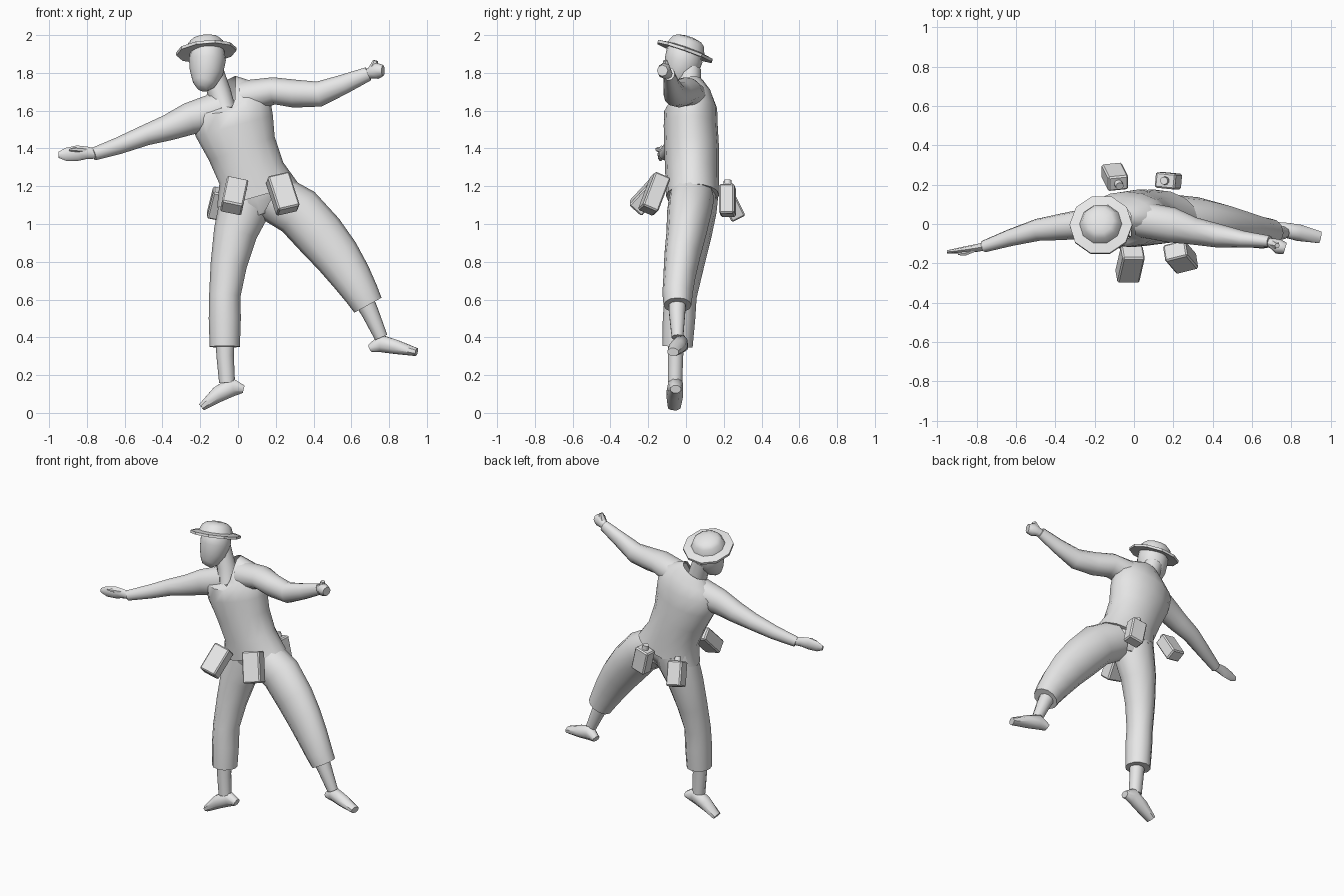
import bpy, bmesh, math
from mathutils import Vector, Matrix

grey = bpy.data.materials.new("light_grey")
grey.diffuse_color = (0.8, 0.8, 0.8, 1)


def finish(bm, name, smooth=40):
    bmesh.ops.recalc_face_normals(bm, faces=bm.faces)
    me = bpy.data.meshes.new(name)
    bm.to_mesh(me)
    bm.free()
    me.materials.append(grey)
    ob = bpy.data.objects.new(name, me)
    bpy.context.collection.objects.link(ob)
    bpy.ops.object.select_all(action='DESELECT')
    ob.select_set(True)
    bpy.context.view_layer.objects.active = ob
    if smooth:
        bpy.ops.object.shade_smooth_by_angle(angle=math.radians(smooth))
    return ob


def loft(name, rings, sides=12, cap_end=True, smooth=50, phase=0.0):
    """Each ring: x, y, z, radius across the limb, radius along y, optional front dip."""
    bm = bmesh.new()
    centres = [Vector(r[:3]) for r in rings]
    loops = []
    for i, r in enumerate(rings):
        t = (centres[min(i + 1, len(rings) - 1)] - centres[max(i - 1, 0)]).normalized()
        v = Vector((0, 1, 0))
        v = (v - t * v.dot(t)).normalized()
        u = v.cross(t)
        dip = r[5] if len(r) > 5 else 0
        loop = []
        for k in range(sides):
            a = 2 * math.pi * k / sides + phase
            p = centres[i] + u * r[3] * math.cos(a) + v * r[4] * math.sin(a)
            f = max(0, -math.sin(a)) ** 3
            p += Vector((0.4, -0.35, -1)) * dip * f
            loop.append(bm.verts.new(p))
        loops.append(loop)
    for a, b in zip(loops, loops[1:]):
        for k in range(sides):
            n = (k + 1) % sides
            bm.faces.new((a[k], a[n], b[n], b[k]))
    bm.faces.new(loops[0])
    if cap_end:
        bm.faces.new(loops[-1])
    return finish(bm, name, smooth)


def box(name, centre, size, up, across, knob=False):
    """Tilted belt box, with an optional round stopper on top."""
    z = Vector(up).normalized()
    x = Vector(across)
    x = (x - z * x.dot(z)).normalized()
    y = z.cross(x)
    rot = Matrix((x, y, z)).transposed().to_4x4()
    m = Matrix.Translation(centre) @ rot
    bm = bmesh.new()
    bmesh.ops.create_cube(bm, size=1, matrix=m @ Matrix.Diagonal((*size, 1)))
    bmesh.ops.bevel(bm, geom=bm.edges[:], offset=0.008, segments=1, affect='EDGES')
    finish(bm, name, 0)
    if knob:
        bm = bmesh.new()
        bmesh.ops.create_cone(bm, cap_ends=True, segments=10, radius1=0.022, radius2=0.02, depth=0.035,
                              matrix=m @ Matrix.Translation((0, 0, size[2] / 2 + 0.012)))
        finish(bm, name + "_stopper", 40)


# Shirt with an open V neck
loft("shirt", [
    (0.105, 0.035, 1.15, 0.225, 0.14),
    (0.07, 0.032, 1.27, 0.178, 0.142),
    (0.02, 0.03, 1.40, 0.185, 0.145),
    (-0.02, 0.025, 1.52, 0.212, 0.143),
    (-0.04, 0.03, 1.62, 0.215, 0.135, 0.03),
    (-0.055, 0.035, 1.69, 0.165, 0.10, 0.08),
    (-0.085, 0.03, 1.74, 0.085, 0.065, 0.12)], 16, cap_end=False)
loft("right_sleeve", [
    (-0.10, 0.025, 1.60, 0.10, 0.10),
    (-0.26, 0.0, 1.556, 0.085, 0.075),
    (-0.37, -0.015, 1.51, 0.069, 0.067),
    (-0.49, -0.03, 1.47, 0.055, 0.056),
    (-0.63, -0.07, 1.415, 0.045, 0.043),
    (-0.765, -0.115, 1.37, 0.034, 0.03)])
loft("left_sleeve", [
    (0.03, 0.025, 1.67, 0.09, 0.09),
    (0.19, -0.005, 1.705, 0.072, 0.09),
    (0.30, -0.035, 1.69, 0.074, 0.07),
    (0.43, -0.06, 1.688, 0.067, 0.06),
    (0.56, -0.078, 1.74, 0.052, 0.042),
    (0.69, -0.09, 1.795, 0.037, 0.03)])

# Open hand and fist
loft("right_hand", [
    (-0.75, -0.112, 1.372, 0.026, 0.02),
    (-0.80, -0.122, 1.377, 0.033, 0.02),
    (-0.85, -0.13, 1.375, 0.041, 0.018),
    (-0.91, -0.138, 1.368, 0.035, 0.013),
    (-0.95, -0.142, 1.366, 0.016, 0.008)], 8)
loft("right_thumb", [
    (-0.80, -0.125, 1.39, 0.014, 0.014),
    (-0.86, -0.15, 1.395, 0.013, 0.013),
    (-0.895, -0.152, 1.392, 0.006, 0.007)], 6)
loft("left_hand", [
    (0.675, -0.09, 1.79, 0.024, 0.02),
    (0.705, -0.10, 1.80, 0.032, 0.028),
    (0.735, -0.115, 1.812, 0.044, 0.038),
    (0.768, -0.125, 1.812, 0.03, 0.03)], 8)
loft("left_knuckle", [
    (0.715, -0.105, 1.82, 0.026, 0.024),
    (0.728, -0.11, 1.865, 0.013, 0.014)], 6)

# Neck, head and hat
loft("neck", [
    (-0.07, 0.0, 1.60, 0.06, 0.075),
    (-0.10, 0.015, 1.70, 0.062, 0.06),
    (-0.14, 0.02, 1.82, 0.06, 0.06)])
loft("head", [
    (-0.188, -0.075, 1.718, 0.033, 0.03),
    (-0.18, -0.058, 1.745, 0.062, 0.058),
    (-0.168, -0.032, 1.80, 0.088, 0.09),
    (-0.162, -0.012, 1.87, 0.098, 0.10),
    (-0.162, -0.008, 1.93, 0.088, 0.092),
    (-0.165, -0.005, 1.96, 0.06, 0.06)], 16)
tilt = Vector((-0.08, 0.33, 0.94)).normalized()
hat_base = Vector((-0.168, -0.005, 1.915))
loft("hat", [(*(hat_base + tilt * h), r, r) for h, r in (
    (0.0, 0.095), (-0.01, 0.16), (0.006, 0.16), (0.015, 0.108),
    (0.052, 0.093), (0.07, 0.07), (0.079, 0.03))], 10, smooth=35)

# Trousers
loft("trouser_seat", [
    (0.09, 0.035, 1.19, 0.18, 0.128),
    (0.10, 0.035, 1.12, 0.18, 0.12),
    (0.12, 0.035, 1.05, 0.07, 0.09)])
loft("left_trouser_leg", [
    (0.19, 0.03, 1.14, 0.13, 0.12),
    (0.32, 0.018, 1.065, 0.135, 0.118),
    (0.435, 0.0, 0.94, 0.133, 0.105),
    (0.525, -0.02, 0.83, 0.122, 0.095),
    (0.60, -0.035, 0.72, 0.107, 0.085),
    (0.655, -0.045, 0.63, 0.092, 0.08),
    (0.688, -0.045, 0.57, 0.082, 0.074)])
loft("right_trouser_leg", [
    (0.045, 0.045, 1.15, 0.135, 0.125),
    (0.028, 0.04, 1.07, 0.134, 0.122),
    (-0.015, 0.025, 0.95, 0.115, 0.112),
    (-0.05, 0.0, 0.78, 0.096, 0.095),
    (-0.07, -0.028, 0.62, 0.083, 0.085),
    (-0.07, -0.037, 0.50, 0.085, 0.086),
    (-0.07, -0.045, 0.35, 0.08, 0.08)])

# Shins and feet
loft("left_shin", [
    (0.655, -0.045, 0.62, 0.055, 0.05),
    (0.70, -0.047, 0.53, 0.046, 0.045),
    (0.758, -0.045, 0.40, 0.035, 0.032)], 10)
loft("right_shin", [
    (-0.07, -0.05, 0.42, 0.052, 0.048),
    (-0.068, -0.055, 0.30, 0.046, 0.042),
    (-0.058, -0.058, 0.16, 0.042, 0.04)], 10)
loft("left_foot", [
    (0.70, -0.015, 0.343, 0.022, 0.028),
    (0.755, -0.028, 0.368, 0.05, 0.04),
    (0.84, -0.045, 0.348, 0.04, 0.045),
    (0.945, -0.068, 0.322, 0.023, 0.032)], 8, phase=math.pi / 8)
loft("right_foot", [
    (0.03, -0.055, 0.125, 0.022, 0.03),
    (-0.03, -0.055, 0.14, 0.056, 0.042),
    (-0.105, -0.06, 0.098, 0.046, 0.047),
    (-0.193, -0.062, 0.03, 0.022, 0.036)], 8, phase=math.pi / 8)

# Belt boxes: two pouches in front, two flasks behind
box("front_right_pouch", (-0.02, -0.205, 1.15), (0.115, 0.09, 0.19), (0.03, 0.13, 0.14), (1, 0, -0.2))
box("front_left_pouch", (0.237, -0.168, 1.16), (0.12, 0.09, 0.20), (-0.06, 0.07, 0.185), (0.11, 0.03, 0.03))
box("back_right_flask", (-0.097, 0.24, 1.105), (0.105, 0.08, 0.16), (0.04, -0.08, 0.16), (1, 0.1, -0.2), True)
box("back_left_flask", (0.175, 0.22, 1.125), (0.105, 0.08, 0.16), (-0.035, 0.0, 0.16), (1, -0.1, 0.2), True)
